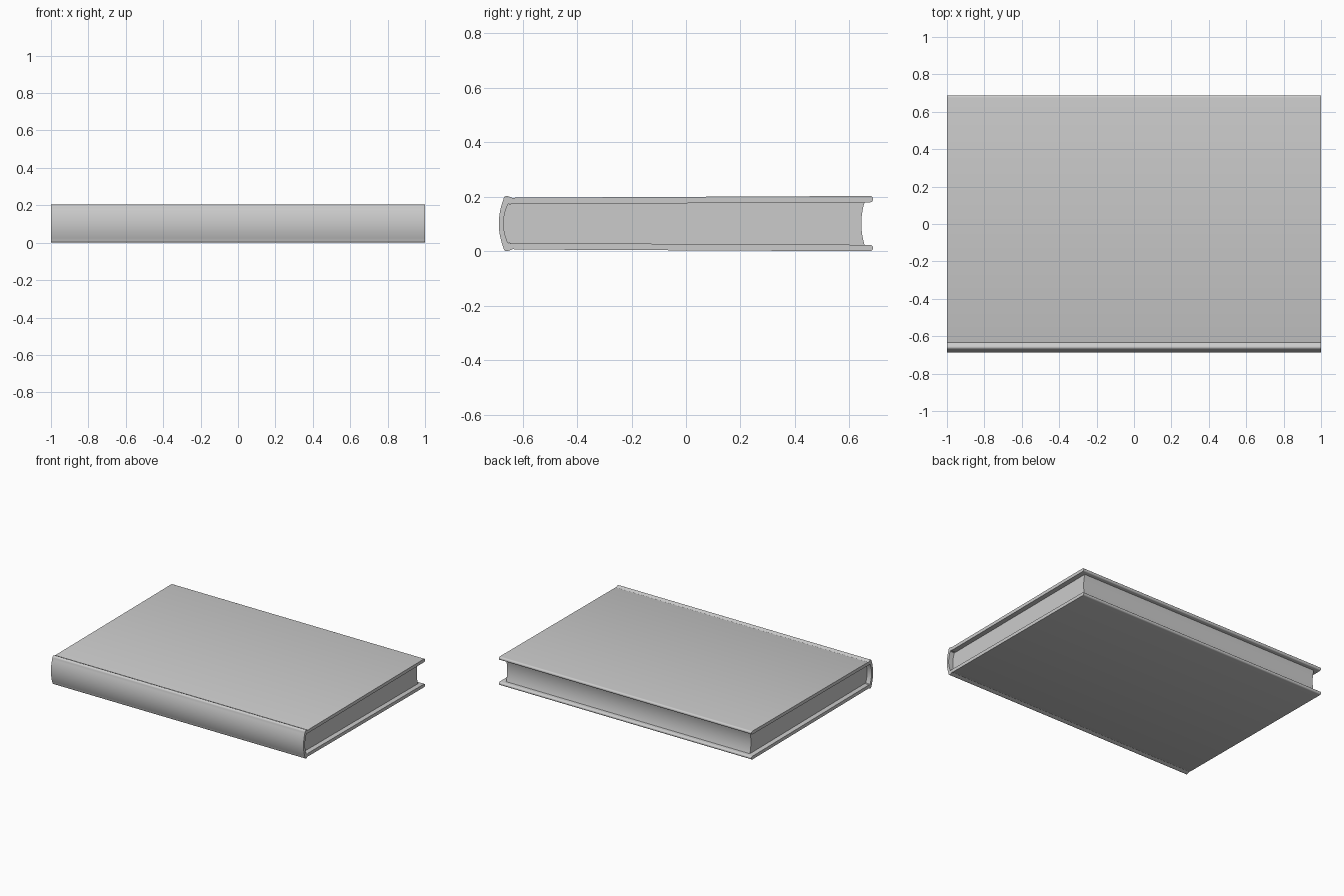
import bpy, bmesh, math

if "Cube" in bpy.data.objects:
    bpy.data.objects.remove(bpy.data.objects["Cube"])

MID = 0.1015  # mid-height of the book

grey = bpy.data.materials.new("mid_grey")
grey.diffuse_color = (0.55, 0.55, 0.55, 1)
grey.use_nodes = True
grey.node_tree.nodes["Principled BSDF"].inputs["Base Color"].default_value = grey.diffuse_color


def arc(cy, cz, ry, rz, a0, a1, n):
    """Points on an elliptical arc, angles in degrees."""
    out = []
    for i in range(n + 1):
        a = math.radians(a0 + (a1 - a0) * i / n)
        out.append((cy + ry * math.cos(a), cz + rz * math.sin(a)))
    return out


def bow(y_mid, y_end, h, n):
    """Shallow curve from mid-height (z = 0) up to z = h."""
    return [(y_mid + (y_end - y_mid) * (i / n) ** 2, h * i / n) for i in range(n + 1)]


def flipped(points):
    """Reflect below mid-height, in reverse order."""
    return [(y, -z) for y, z in reversed(points)]


def extrude_profile(name, points, half_length):
    """Extrude a closed y-z profile along x."""
    bm = bmesh.new()
    ends = [[bm.verts.new((x, y, z + MID)) for y, z in points]
            for x in (-half_length, half_length)]
    n = len(points)
    for i in range(n):
        j = (i + 1) % n
        bm.faces.new((ends[0][i], ends[0][j], ends[1][j], ends[1][i]))
    bm.faces.new(ends[0])
    bm.faces.new(ends[1])
    bmesh.ops.recalc_face_normals(bm, faces=bm.faces)
    mesh = bpy.data.meshes.new(name)
    bm.to_mesh(mesh)
    bm.free()
    mesh.materials.append(grey)
    ob = bpy.data.objects.new(name, mesh)
    bpy.context.collection.objects.link(ob)
    bpy.ops.object.select_all(action='DESELECT')
    bpy.context.view_layer.objects.active = ob
    ob.select_set(True)
    bpy.ops.object.shade_smooth_by_angle(angle=math.radians(24))
    return ob


# Hardback case: bowed spine, hinge groove and boards with rounded edges
outside = bow(-0.6875, -0.671, 0.088, 8)
outside += arc(-0.658, 0.088, 0.013, 0.0135, 165, 60, 6)
outside += [(-0.643, 0.0965), (-0.634, 0.0932), (-0.628, 0.0952)]
outside += arc(0.676, 0.0898, 0.0115, 0.0117, 90, -90, 10)
inside = [(-0.630, 0.0715), (-0.640, 0.0725), (-0.648, 0.074), (-0.654, 0.071)]
inside += reversed(bow(-0.670, -0.657, 0.064, 7))
case = outside + inside + flipped(inside[:-1]) + flipped(outside[1:])
extrude_profile("cover", case, 1.0)

# Page block: rounded back against the spine, hollow fore edge
pages = bow(-0.671, -0.658, 0.064, 7)
pages += [(-0.654, 0.0715), (-0.640, 0.0728), (-0.630, 0.072)]
pages += reversed(bow(0.644, 0.656, 0.0785, 8))
pages += flipped(pages[1:-1])
extrude_profile("pages", pages, 0.965)
